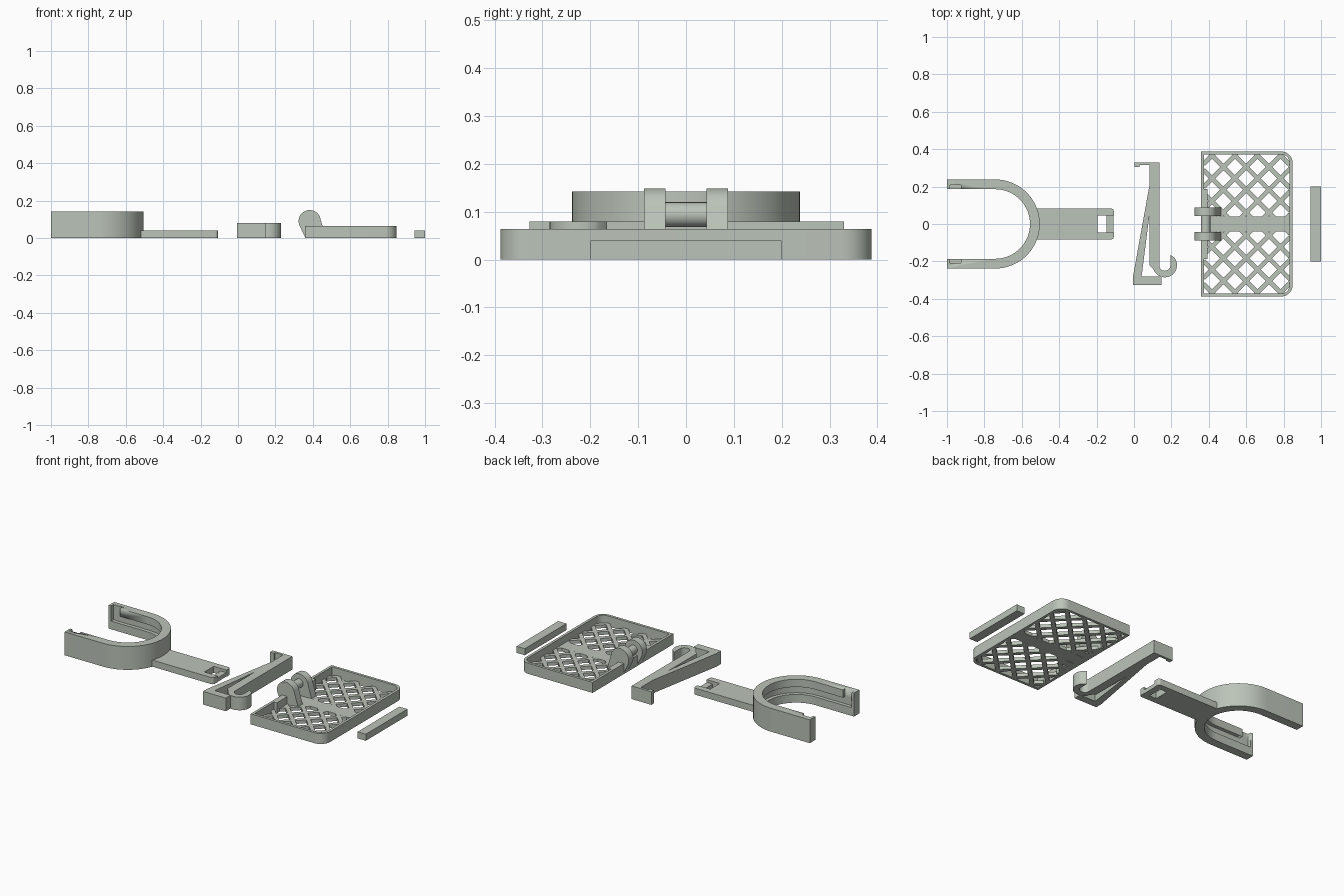
import bpy, bmesh, math

cube = bpy.data.objects.get("Cube")
if cube:
    bpy.data.objects.remove(cube, do_unlink=True)

COLOUR = (0.50, 0.55, 0.485, 1)
mat = bpy.data.materials.new("pale grey green")
mat.use_nodes = True
mat.diffuse_color = COLOUR
mat.node_tree.nodes["Principled BSDF"].inputs["Base Color"].default_value = COLOUR


def finish(name, bm):
    bmesh.ops.recalc_face_normals(bm, faces=bm.faces)
    mesh = bpy.data.meshes.new(name)
    bm.to_mesh(mesh)
    bm.free()
    mesh.materials.append(mat)
    ob = bpy.data.objects.new(name, mesh)
    bpy.context.collection.objects.link(ob)
    bpy.ops.object.select_all(action='DESELECT')
    ob.select_set(True)
    bpy.context.view_layer.objects.active = ob
    bpy.ops.object.shade_smooth_by_angle(angle=math.radians(30))
    return ob


def add_prism(bm, pts, lo, hi, axis='z'):
    """Extrude an outline along z, or an x-z outline along y."""
    place = (lambda p, h: (p[0], p[1], h)) if axis == 'z' else (lambda p, h: (p[0], h, p[1]))
    a = [bm.verts.new(place(p, lo)) for p in pts]
    b = [bm.verts.new(place(p, hi)) for p in pts]
    bm.faces.new(a)
    bm.faces.new(b)
    for i in range(len(pts)):
        j = (i + 1) % len(pts)
        bm.faces.new((a[i], a[j], b[j], b[i]))


def prism(name, pts, lo, hi, axis='z'):
    bm = bmesh.new()
    add_prism(bm, pts, lo, hi, axis)
    return finish(name, bm)


def box(name, x0, x1, y0, y1, z0, z1):
    return prism(name, [(x0, y0), (x1, y0), (x1, y1), (x0, y1)], z0, z1)


def arc(cx, cy, r, a0, a1, n=16):
    angles = [math.radians(a0 + (a1 - a0) * i / n) for i in range(n + 1)]
    return [(cx + r * math.cos(a), cy + r * math.sin(a)) for a in angles]


def skin(name, section, path, closed):
    """Sweep a closed section of (offset, z) along path(offset)."""
    bm = bmesh.new()
    rows = [[bm.verts.new((x, y, z)) for x, y in path(d)] for d, z in section]
    n = len(rows[0])
    for a, b in zip(rows, rows[1:] + rows[:1]):
        for i in range(n if closed else n - 1):
            j = (i + 1) % n
            bm.faces.new((a[i], a[j], b[j], b[i]))
    if not closed:
        bm.faces.new([r[0] for r in rows])
        bm.faces.new([r[-1] for r in rows])
    return finish(name, bm)


# Yoke: U-shaped band with a groove along its inner wall
def yoke_path(r):
    return [(-1, -r)] + arc(-0.742, 0, r, -90, 90, 40) + [(-1, r)]


yoke = skin("yoke", [(0.238, 0), (0.238, 0.142), (0.186, 0.142), (0.186, 0.095),
                     (0.208, 0.095), (0.208, 0.05), (0.186, 0.05), (0.186, 0)],
            yoke_path, False)
for side, label in ((1, "left"), (-1, "right")):
    # Entry pocket that opens the groove to the top, and its end stop
    y0, y1 = sorted((side * 0.17, side * 0.208))
    cutter = box(label + "_pocket_cutter", -0.985, -0.925, y0, y1, 0.07, 0.2)
    cutter.hide_render = True
    cutter.hide_viewport = True
    cut = yoke.modifiers.new("pocket", 'BOOLEAN')
    cut.object = cutter
    cut.solver = 'EXACT'
    y0, y1 = sorted((side * 0.186, side * 0.212))
    box(label + "_groove_stop", -1, -0.985, y0, y1, 0.045, 0.1)

# Tongue with a forked end and a low crossbar
right_fork = arc(-0.123, -0.068, 0.015, -90, 0, 5)
left_fork = arc(-0.123, 0.068, 0.015, 0, 90, 5)
prism("tongue", [(-0.52, -0.083)] + right_fork
      + [(-0.108, -0.045), (-0.195, -0.045), (-0.195, 0.045), (-0.108, 0.045)]
      + left_fork + [(-0.52, 0.083)], 0, 0.04)
box("tongue_crossbar", -0.148, -0.11, -0.05, 0.05, 0, 0.024)

# Bracket: upright with top lip and hook, slanted strut and foot
H = 0.08
prism("bracket_upright_and_hook",
      [(0.135, 0.33), (0.002, 0.33), (0.002, 0.305), (0.03, 0.305), (0.03, 0.315),
       (0.082, 0.315), (0.082, -0.22)]
      + arc(0.165, -0.22, 0.065, 200, 395, 30)
      + [(0.195, -0.165)] + arc(0.165, -0.22, 0.03, 0, -180, 20), 0, H)
prism("bracket_strut", [(0.084, 0.215), (0.084, 0.06), (0.04, -0.285), (-0.006, -0.285)], 0, H)
box("bracket_foot", -0.006, 0.147, -0.327, -0.281, 0, H)

# Tray rim, with rounded corners on the far side only
X0, X1, HY, R = 0.357, 0.848, 0.388, 0.062


def rim_path(d):
    cx, cy = X1 - R, HY - R
    return ([(X0 + d, -HY + d)] + arc(cx, -cy, R - d, -90, 0, 12)
            + arc(cx, cy, R - d, 0, 90, 12) + [(X0 + d, HY - d)])


skin("tray_rim", [(0, 0), (0, 0.064), (0.016, 0.064), (0.016, 0)], rim_path, True)


# Tray lattice of crossing diagonal bars, trimmed to the rim
def inside(x, y):
    m = 0.012
    if not (X0 + m < x < X1 - m and abs(y) < HY - m):
        return False
    dx, dy = x - (X1 - R), abs(y) - (HY - R)
    return dx < 0 or dy < 0 or math.hypot(dx, dy) < R - m


bm = bmesh.new()
PITCH, W, FLOOR = 0.122, 0.0085, 0.02
for slope in (1, -1):
    for k in range(-8, 9):
        start = 0.6 + (k + 0.5) * PITCH
        xs = [X0 + i * 0.002 for i in range(250)]
        run = [x for x in xs if inside(x, slope * (x - start))]
        if len(run) < 8:
            continue
        a, b = run[0], run[-1]
        ya, yb = slope * (a - start), slope * (b - start)
        add_prism(bm, [(a - W, ya + slope * W), (a + W, ya - slope * W),
                       (b + W, yb - slope * W), (b - W, yb + slope * W)], 0, FLOOR)
finish("tray_lattice", bm)
box("tray_centre_strip", X0 + 0.01, X1 - 0.01, -0.041, 0.041, 0, FLOOR)

# Hinge: teardrop lugs, thickened wall beside them and a pin between
lug = arc(0.383, 0.09, 0.059, 20, 205, 28) + [(0.36, 0), (0.47, 0), (0.465, 0.02)]
for side, label in ((1, "left"), (-1, "right")):
    y0, y1 = sorted((side * 0.043, side * 0.088))
    prism(label + "_hinge_lug", lug, y0, y1, 'y')
    y0, y1 = sorted((side * 0.08, side * 0.188))
    box(label + "_wall_block", X0 + 0.005, 0.393, y0, y1, 0, 0.064)
prism("hinge_pin", arc(0.383, 0.094, 0.026, 0, 345, 23), -0.05, 0.05, 'y')

# Loose straight bar
box("spacer_bar", 0.945, 1, -0.2, 0.2, 0, 0.04)
